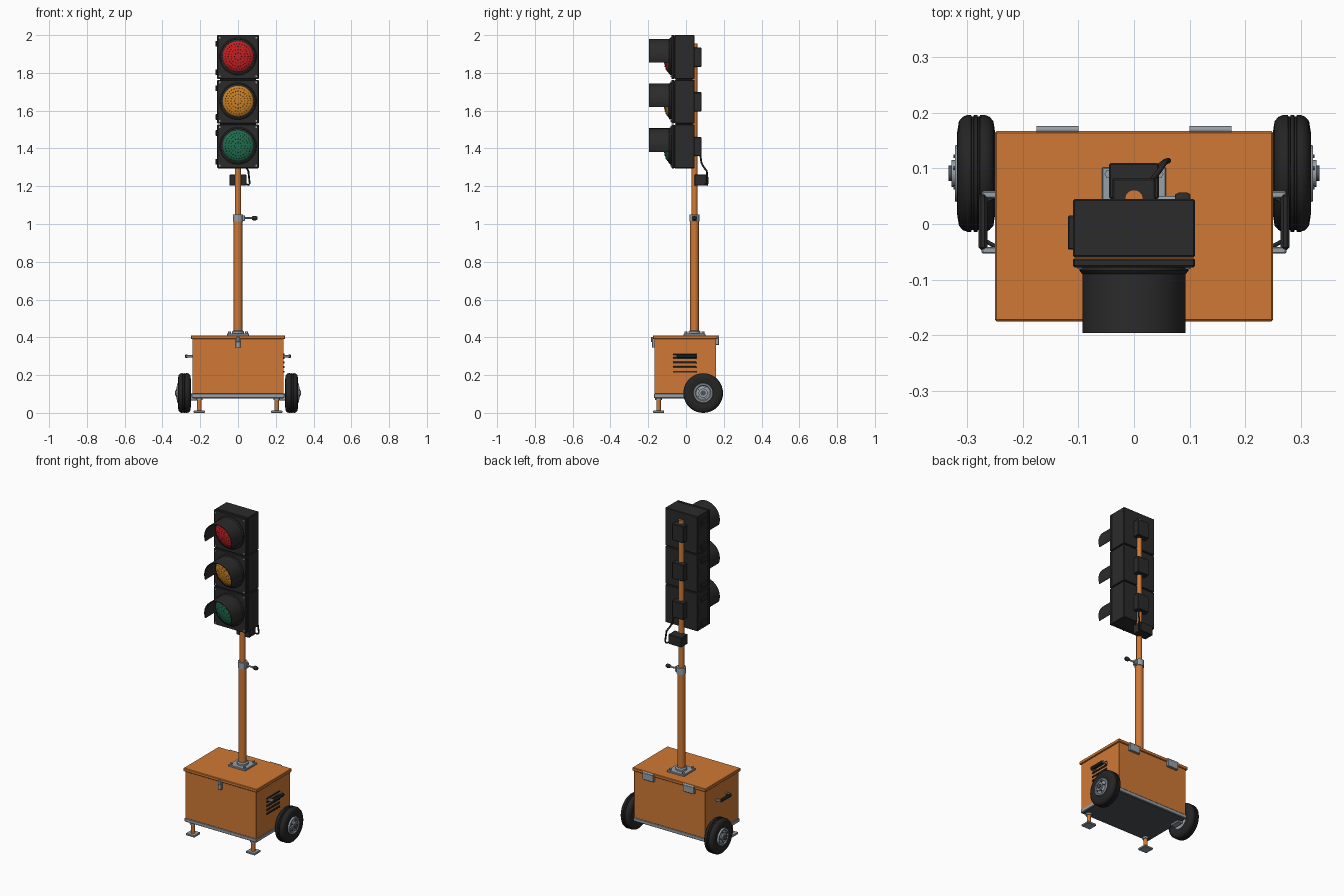
import bpy, bmesh, math
from mathutils import Vector

if "Cube" in bpy.data.objects:
    bpy.data.objects.remove(bpy.data.objects["Cube"])


def mat(name, r, g, b):
    m = bpy.data.materials.new(name)
    m.diffuse_color = (r, g, b, 1)
    m.use_nodes = True
    m.node_tree.nodes["Principled BSDF"].inputs["Base Color"].default_value = m.diffuse_color
    return m


ORANGE = mat("orange_paint", 0.63, 0.19, 0.035)
BLACK = mat("black_plastic", 0.024, 0.024, 0.025)
TYRE = mat("tyre_rubber", 0.018, 0.018, 0.019)
METAL = mat("grey_metal", 0.31, 0.35, 0.39)
UNDER = mat("dark_steel", 0.075, 0.085, 0.095)
RED = mat("red_lens", 0.55, 0.014, 0.016)
AMBER = mat("amber_lens", 0.6, 0.22, 0.018)
GREEN = mat("green_lens", 0.014, 0.15, 0.075)


def finish(bm, name, material, angle=35):
    bmesh.ops.remove_doubles(bm, verts=bm.verts, dist=1e-5)
    bmesh.ops.recalc_face_normals(bm, faces=bm.faces)
    for f in bm.faces:
        f.smooth = True
    for e in bm.edges:
        e.smooth = e.calc_face_angle(0) < math.radians(angle)
    me = bpy.data.meshes.new(name)
    bm.to_mesh(me)
    bm.free()
    me.materials.append(material)
    ob = bpy.data.objects.new(name, me)
    bpy.context.collection.objects.link(ob)
    return ob


def box(name, x, y, z, material, bevel=0.002):
    """Box from (min, max) ranges."""
    bm = bmesh.new()
    bmesh.ops.create_cube(bm, size=1)
    for v in bm.verts:
        v.co = [(r[0] + r[1]) / 2 + c * (r[1] - r[0]) for r, c in zip((x, y, z), v.co)]
    if bevel:
        bmesh.ops.bevel(bm, geom=bm.edges[:], offset=bevel, segments=1, affect='EDGES')
    return finish(bm, name, material, 25)


def lathe(name, profile, origin, axis, material, n=32):
    """Revolve (radius, height) points about an axis."""
    q = Vector((0, 0, 1)).rotation_difference(Vector(axis))
    bm = bmesh.new()
    rings = []
    for r, h in profile:
        rings.append([bm.verts.new(Vector(origin) + q @ Vector((
            r * math.cos(2 * math.pi * i / n), r * math.sin(2 * math.pi * i / n), h)))
            for i in range(n)])
    for a, b in zip(rings, rings[1:]):
        for i in range(n):
            j = (i + 1) % n
            bm.faces.new((a[i], a[j], b[j], b[i]))
    return finish(bm, name, material)


def cyl(name, r, h, origin, axis, material, n=24):
    return lathe(name, [(0, 0), (r, 0), (r, h), (0, h)], origin, axis, material, n)


def tube(name, pts, r, material):
    cu = bpy.data.curves.new(name, 'CURVE')
    cu.dimensions = '3D'
    cu.bevel_depth, cu.bevel_resolution, cu.use_fill_caps = r, 2, True
    sp = cu.splines.new('POLY')
    sp.points.add(len(pts) - 1)
    for p, c in zip(sp.points, pts):
        p.co = (*c, 1)
    cu.materials.append(material)
    ob = bpy.data.objects.new(name, cu)
    bpy.context.collection.objects.link(ob)
    return ob


def span(s, a, b):
    """Range mirrored to side s."""
    return tuple(sorted((s * a, s * b)))


# Battery box, lid and chassis
box("battery_box", (-.242, .242), (-.168, .16), (.1, .392), ORANGE)
box("box_lid", (-.25, .25), (-.175, .167), (.39, .41), ORANGE, .003)
box("base_frame", (-.245, .245), (-.17, .162), (.08, .101), METAL)
box("base_underside", (-.238, .238), (-.163, .155), (.077, .082), UNDER, 0)
box("latch_plate", (-.012, .012), (-.18, -.166), (.345, .395), METAL)
box("latch_hook", (-.008, .008), (-.185, -.172), (.375, .402), METAL)

# Vent louvres on the right side
for i in range(4):
    z = .218 + i * .024
    box("vent_louvre", (.24, .247), (-.07, .055), (z - .005, z + .005), BLACK, .001)
box("vent_louvre_top", (.24, .247), (-.07, .055), (.307, .315), BLACK, .001)

# Wheels, handles, legs and hinges, mirrored left and right
for s in (-1, 1):
    ax = (s, 0, 0)
    wheel = (0, .091, .105)
    lathe("tyre", [(.052, .256), (.075, .25), (.094, .253), (.102, .26), (.105, .268),
                   (.105, .277), (.102, .278), (.102, .281), (.105, .282), (.105, .288),
                   (.102, .289), (.102, .292), (.105, .293), (.105, .3), (.102, .308),
                   (.094, .315), (.075, .318), (.052, .312), (.052, .256)],
          wheel, ax, TYRE, 40)
    lathe("wheel_rim", [(0, .258), (.053, .258), (.053, .315), (.05, .322), (.042, .322),
                        (.038, .316), (.024, .32), (.024, .328), (0, .328)], wheel, ax, METAL)
    cyl("hub_cap", .014, .008, (s * .326, .091, .105), ax, UNDER)
    for k in range(5):
        a = 2 * math.pi * k / 5
        cyl("wheel_bolt", .004, .008, (s * .317, .091 + .031 * math.cos(a),
            .105 + .031 * math.sin(a)), ax, UNDER, 6)
    cyl("axle", .012, .05, (s * .21, .091, .09), ax, METAL)
    box("axle_bracket", span(s, .215, .25), (.06, .122), (.066, .1), METAL)

    for y in (-.047, .053):
        box("handle_mount", span(s, .24, .274), (y - .006, y + .006), (.293, .307), METAL)
    box("handle_grip", span(s, .264, .28), (-.047, .055), (.29, .31), BLACK, .005)
    tube("handle_bar", [(s * .25, -.04, .3), (s * .268, -.03, .3),
                        (s * .268, .04, .3), (s * .25, .05, .3)], .004, BLACK)

    cyl("front_leg", .012, .085, (s * .205, -.145, .008), (0, 0, 1), ORANGE)
    cyl("leg_collar", .018, .016, (s * .205, -.145, .067), (0, 0, 1), METAL)
    box("foot_pad", span(s, .175, .235), (-.174, -.116), (0, .012), METAL)

    box("hinge_leaf", span(s, .1, .175), (.158, .175), (.36, .402), METAL)
    cyl("hinge_pin", .006, .075, (s * .1, .17, .404), ax, METAL, 12)

# Mast, base plate and height clamp
PY = .045
box("mast_plate", (-.058, .058), (PY - .057, PY + .057), (.408, .42), METAL)
for x in (-.045, .045):
    for y in (-.045, .045):
        cyl("mast_bolt", .008, .012, (x, PY + y, .418), (0, 0, 1), METAL, 6)
lathe("mast_collar", [(0, .415), (.032, .415), (.032, .43), (.025, .436), (0, .436)],
      (0, PY, 0), (0, 0, 1), METAL)
cyl("lower_mast", .023, .605, (0, PY, .42), (0, 0, 1), ORANGE)
cyl("upper_mast", .0165, .955, (0, PY, 1.0), (0, 0, 1), ORANGE)
cyl("mast_clamp", .027, .038, (0, PY, 1.012), (0, 0, 1), METAL)
box("clamp_lug", (.018, .036), (PY - .014, PY + .014), (1.016, 1.046), METAL)
cyl("clamp_lever", .005, .055, (.03, PY, 1.031), (1, 0, 0), METAL, 12)
lathe("clamp_knob", [(0, .074), (.008, .074), (.012, .082), (.012, .095), (.008, .102), (0, .102)],
      (0, PY, 1.031), (1, 0, 0), BLACK, 20)

# Control box and cable under the signal head
box("control_box", (-.045, .045), (PY, .11), (1.203, 1.262), BLACK, .003)
tube("control_cable", [(.04, .1, 1.212), (.056, .112, 1.207), (.062, .114, 1.215),
                       (.058, .113, 1.25), (.055, .11, 1.28), (.045, .095, 1.3),
                       (.035, .082, 1.322), (.03, .075, 1.37)], .005, BLACK)


def visor(zc):
    """Curved hood open at the bottom."""
    bm = bmesh.new()
    n, rows = 32, []
    for i in range(n + 1):
        a = math.radians(-20 + 220 * i / n)
        rows.append([bm.verts.new((r * math.cos(a), y, zc + r * math.sin(a)))
                     for r, y in ((.093, -.078), (.093, -.196), (.089, -.196), (.089, -.078))])
    for a, b in zip(rows, rows[1:]):
        for k in range(4):
            bm.faces.new((a[k], a[(k + 1) % 4], b[(k + 1) % 4], b[k]))
    bm.faces.new(rows[0])
    bm.faces.new(rows[-1])
    finish(bm, "lamp_visor", BLACK)


def led_dots(zc, material):
    """Rings of small raised dots on the lens."""
    bm = bmesh.new()
    for r, n in ((.018, 8), (.036, 16), (.053, 24), (.067, 30)):
        y = -.094 - .022 * math.sqrt(1 - (r / .08) ** 2)
        for k in range(n):
            a = 2 * math.pi * k / n
            res = bmesh.ops.create_icosphere(bm, subdivisions=1, radius=.003)
            for v in res['verts']:
                v.co += Vector((r * math.cos(a), y, zc + r * math.sin(a)))
    finish(bm, "lens_dots", material)


# Three lamp housings, bottom to top
for i, colour in enumerate((GREEN, AMBER, RED)):
    z0 = 1.295 + i * .2365
    z1 = z0 + .232
    zc = z0 + .119
    box("lamp_housing", (-.11, .11), (-.06, .045), (z0, z1), BLACK, .003)
    box("lamp_door", (-.11, .11), (-.078, -.062), (z0, z1), BLACK, .003)
    if i:
        box("housing_joint", (-.095, .095), (-.055, .035), (z0 - .008, z0 + .003), BLACK, 0)
    lathe("lens_rim", [(.081, -.07), (.098, -.07), (.098, -.084), (.093, -.09),
                       (.081, -.096), (.081, -.07)], (0, 0, zc), (0, 1, 0), BLACK, 40)
    dome = [(.082 * math.cos(t * math.pi / 16), -.094 - .022 * math.sin(t * math.pi / 16))
            for t in range(8)]
    lathe("lens", [(.082, -.075)] + dome + [(0, -.116)], (0, 0, zc), (0, 1, 0), colour, 40)
    led_dots(zc, colour)
    visor(zc)
    for x in (-.097, .097):
        for z in (z0 + .014, z1 - .014):
            cyl("door_screw", .005, .004, (x, -.077, z), (0, -1, 0), METAL, 10)
    for z in (z0 + .035, z1 - .045):
        box("door_hinge", (-.119, -.105), (-.046, .015), (z - .015, z + .015), BLACK)
    box("rear_bracket", (-.039, .039), (.04, .082), (zc - .055, zc + .047), BLACK, .003)
